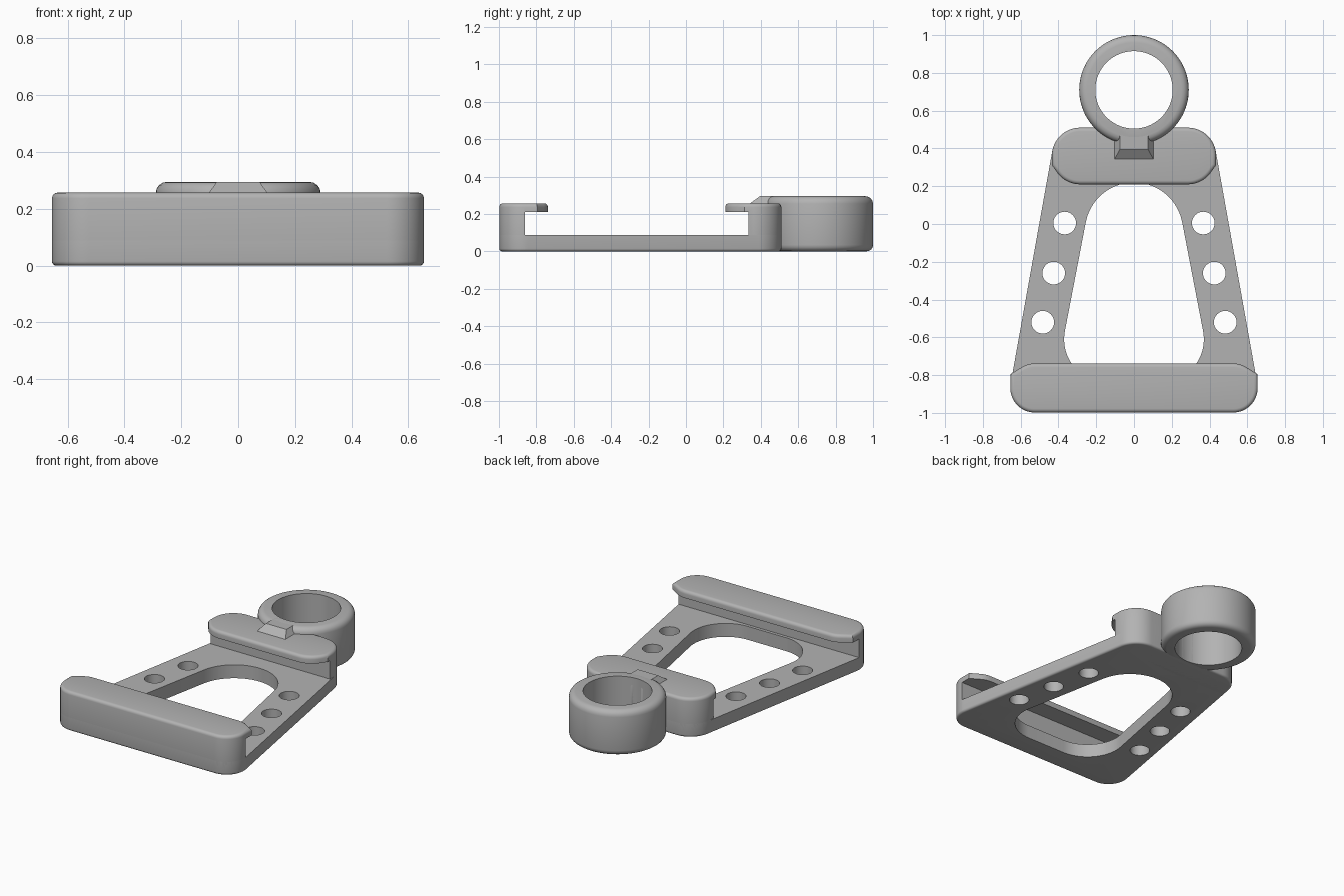
import bpy, bmesh, math
from mathutils import Vector
from mathutils.geometry import convex_hull_2d

cube = bpy.data.objects.get("Cube")
if cube:
    bpy.data.objects.remove(cube, do_unlink=True)

grey = bpy.data.materials.new("plain grey")
grey.use_nodes = True
COLOUR = (0.45, 0.45, 0.45, 1)
grey.diffuse_color = COLOUR
grey.node_tree.nodes["Principled BSDF"].inputs["Base Color"].default_value = COLOUR


def outline(circles, mirror=True, steps=64):
    """Convex outline around circles (x, y, radius), mirrored across x."""
    points = []
    for x, y, r in circles:
        for side in ((1, -1) if mirror else (1,)):
            for i in range(steps if r else 1):
                a = math.tau * i / steps
                points.append(Vector((side * (x + r * math.cos(a)), y + r * math.sin(a))))
    return [points[i] for i in convex_hull_2d(points)]


def prism(name, points, z0, z1, top_bevel=0, bottom_bevel=0):
    """Extrude an outline and round its rims."""
    bm = bmesh.new()
    low = [bm.verts.new((p.x, p.y, z0)) for p in points]
    high = [bm.verts.new((p.x, p.y, z1)) for p in points]
    bm.faces.new(low[::-1])
    bm.faces.new(high)
    for i in range(len(low)):
        j = (i + 1) % len(low)
        bm.faces.new((low[i], low[j], high[j], high[i]))
    bmesh.ops.recalc_face_normals(bm, faces=bm.faces)
    for z, size in ((z1, top_bevel), (z0, bottom_bevel)):
        if size:
            rim = [e for e in bm.edges if all(abs(v.co.z - z) < 1e-5 for v in e.verts)]
            bmesh.ops.bevel(bm, geom=rim, offset=size, segments=4, profile=0.5, affect='EDGES')
    return finish(name, bm)


def finish(name, bm):
    mesh = bpy.data.meshes.new(name)
    bm.to_mesh(mesh)
    bm.free()
    mesh.materials.append(grey)
    obj = bpy.data.objects.new(name, mesh)
    bpy.context.collection.objects.link(obj)
    return obj


def activate(obj):
    bpy.ops.object.select_all(action='DESELECT')
    obj.select_set(True)
    bpy.context.view_layer.objects.active = obj


def cut(obj, cutters):
    activate(obj)
    for cutter in cutters:
        mod = obj.modifiers.new("cut", 'BOOLEAN')
        mod.operation, mod.solver, mod.object = 'DIFFERENCE', 'EXACT', cutter
        bpy.ops.object.modifier_apply(modifier=mod.name)


def box(name, x, y0, y1, z0, z1):
    return prism(name, outline([(x, y0, 0), (x, y1, 0)]), z0, z1)


FRONT = (0.525, -0.868, 0.13)
REAR = (0.285, 0.36, 0.15)
RING_Y = 0.71

# Cutters
window = prism("window_cutter", outline([(0, -0.04, 0.26), (0.14, -0.61, 0.23)]), -0.1, 0.2)
holes = [prism("hole_cutter", outline([(s * x, y, 0.06)], False, 32), -0.1, 0.2)
         for x, y in ((0.367, 0.005), (0.425, -0.26), (0.483, -0.52)) for s in (1, -1)]
bore = prism("bore_cutter", outline([(0, RING_Y, 0.205)], False, 96), -0.1, 0.5)
front_channel = box("front_channel_cutter", 1, -0.86, -0.5, -0.1, 0.21)
rear_channel = box("rear_channel_cutter", 1, 0, 0.335, -0.1, 0.21)

# Tapered base plate with the window and grip holes
plate = prism("base_plate", outline([FRONT, REAR]), 0, 0.088, 0, 0.015)
cut(plate, [window] + holes + [bore])

# Front wall with its overhanging lip
front_wall = prism("front_wall", outline([FRONT, (0.655, -0.795, 0)]), 0, 0.257, 0.02, 0.015)
cut(front_wall, [front_channel])

# Rear wall with its overhanging lip
rear_wall = prism("rear_wall", outline([REAR, (0.435, 0.312, 0)]), 0, 0.257, 0.02, 0.015)
cut(rear_wall, [rear_channel, bore])

# Ring loop
ring = prism("ring_loop", outline([(0, RING_Y, 0.29)], False, 96), 0, 0.295, 0.04, 0.035)
cut(ring, [bore])

# Ramped neck joining the rear lip to the ring
neck = box("neck_ramp", 0.115, 0.32, 0.5, 0.24, 0.295)
for v in neck.data.vertices:
    if v.co.z > 0.28:
        v.co.x *= 0.65
        if v.co.y < 0.4:
            v.co.y = 0.395
cut(neck, [bore])

for helper in [window, bore, front_channel, rear_channel] + holes:
    bpy.data.objects.remove(helper, do_unlink=True)

for obj in (plate, front_wall, rear_wall, ring, neck):
    activate(obj)
    bpy.ops.object.shade_smooth_by_angle(angle=math.radians(30))
